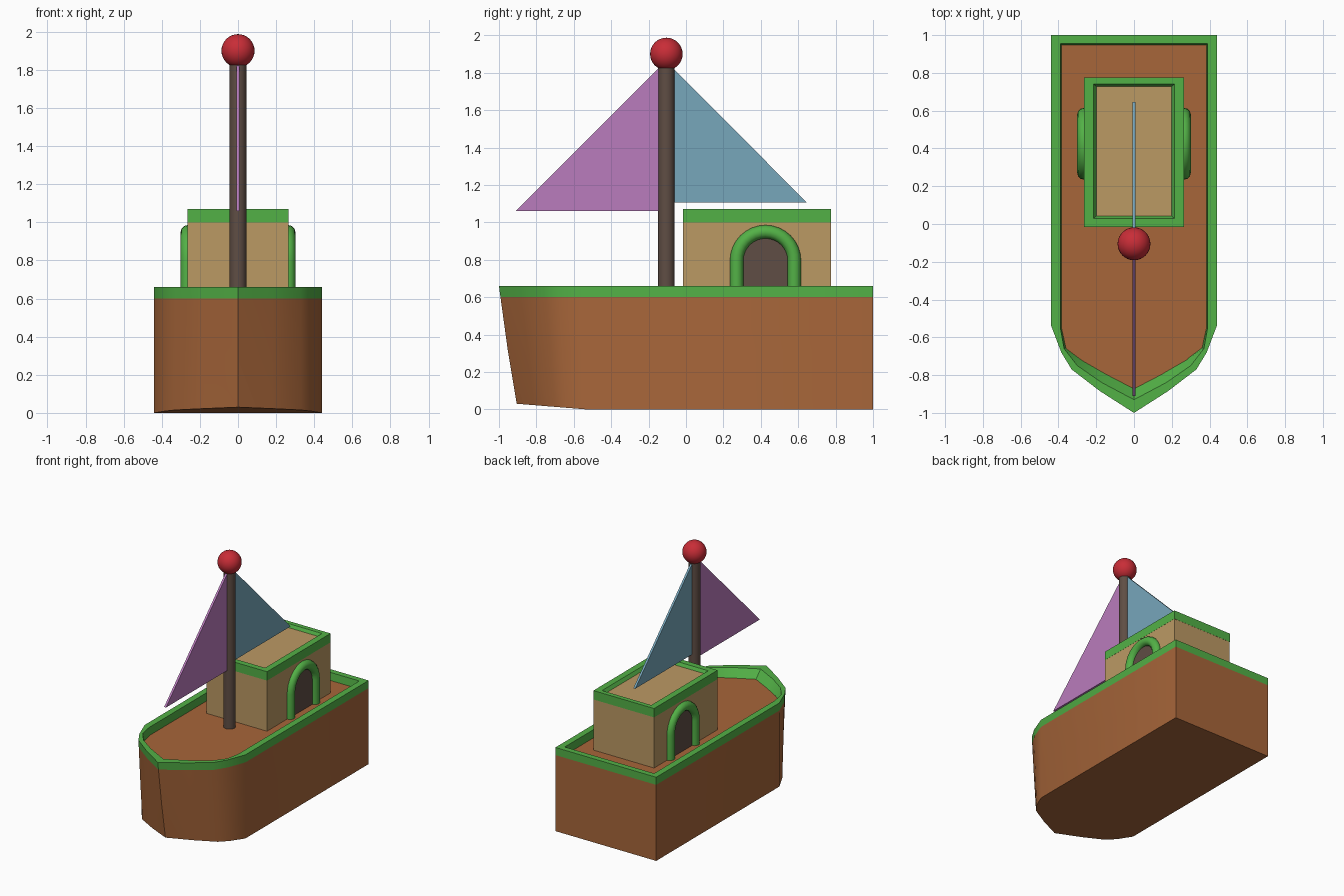
import bpy, bmesh, math

if "Cube" in bpy.data.objects:
    bpy.data.objects.remove(bpy.data.objects["Cube"])


def material(name, rgb):
    m = bpy.data.materials.new(name)
    m.diffuse_color = (*rgb, 1)
    m.use_nodes = True
    m.node_tree.nodes["Principled BSDF"].inputs["Base Color"].default_value = m.diffuse_color
    return m


BROWN = material("hull brown", (0.39, 0.133, 0.042))
GREEN = material("trim green", (0.086, 0.44, 0.062))
TAN = material("cabin tan", (0.50, 0.32, 0.127))
DARK = material("mast dark brown", (0.115, 0.075, 0.058))
RED = material("ball red", (0.58, 0.026, 0.038))
PURPLE = material("sail purple", (0.49, 0.20, 0.51))
BLUE = material("sail blue", (0.185, 0.385, 0.50))


def finish(obj, name, mat, angle=35):
    obj.name = name
    obj.data.materials.clear()
    obj.data.materials.append(mat)
    bpy.ops.object.select_all(action='DESELECT')
    obj.select_set(True)
    bpy.context.view_layer.objects.active = obj
    bpy.ops.object.shade_smooth_by_angle(angle=math.radians(angle))
    return obj


def loft(name, rings, mat, loop=False, angle=35):
    """Skin a list of equal-sized rings; cap the ends or join last to first."""
    bm = bmesh.new()
    vs = [[bm.verts.new(p) for p in r] for r in rings]
    n = len(rings[0])
    pairs = list(zip(vs, vs[1:])) + ([(vs[-1], vs[0])] if loop else [])
    for a, b in pairs:
        for i in range(n):
            j = (i + 1) % n
            bm.faces.new((a[i], a[j], b[j], b[i]))
    if not loop:
        bm.faces.new(vs[0])
        bm.faces.new(vs[-1])
    bmesh.ops.recalc_face_normals(bm, faces=bm.faces)
    me = bpy.data.meshes.new(name)
    bm.to_mesh(me)
    bm.free()
    obj = bpy.data.objects.new(name, me)
    bpy.context.collection.objects.link(obj)
    return finish(obj, name, mat, angle)


def mirrored(half):
    return half + [(-x, y) for x, y in reversed(half[:-1])]


def flat(outline, z):
    return [(x, y, z) for x, y in outline]


def rect(hx, y0, y1, z):
    return [(hx, y0, z), (hx, y1, z), (-hx, y1, z), (-hx, y0, z)]


# Hull: boat outline, raked back towards the keel at the bow
OUTER = mirrored([(0.44, 1.0), (0.44, -0.535), (0.385, -0.68),
                  (0.33, -0.77), (0.18, -0.885), (0, -1.0)])


def hull_ring(z, rake, lift=0):
    ring = []
    for x, y in OUTER:
        w = max(0, (-0.535 - y) / 0.465)
        ring.append((x, y + rake * w, z + lift * w))
    return ring


loft("hull", [hull_ring(0, 0.095, 0.03), hull_ring(0.31, 0.048),
              hull_ring(0.60, 0.008)], BROWN)

# Gunwale rim
IN_TOP = mirrored([(0.39, 0.955), (0.39, -0.55), (0.37, -0.66),
                   (0.30, -0.75), (0.17, -0.84), (0, -0.93)])
IN_LOW = mirrored([(0.383, 0.948), (0.383, -0.55), (0.36, -0.655),
                   (0.28, -0.715), (0.15, -0.79), (0, -0.868)])
loft("hull_rim", [hull_ring(0.60, 0.008), hull_ring(0.66, 0),
                  flat(IN_TOP, 0.66), flat(IN_LOW, 0.595)], GREEN, loop=True)

# Cabin body, roof panel and roof trim
loft("cabin", [rect(0.264, -0.015, 0.775, 0.59),
               rect(0.264, -0.015, 0.775, 1.0)], TAN)
loft("cabin_roof", [rect(0.21, 0.03, 0.74, 0.99),
                    rect(0.21, 0.03, 0.74, 1.045)], TAN)
loft("roof_trim", [rect(0.265, -0.016, 0.776, 1.0),
                   rect(0.265, -0.016, 0.776, 1.07),
                   rect(0.215, 0.03, 0.74, 1.07),
                   rect(0.195, 0.045, 0.725, 1.04)], GREEN, loop=True)

# Arched doors on both sides
CY, CZ, BASE = 0.425, 0.795, 0.595


def arch(r, steps=16):
    """Points (y, z, angle) from one foot over the top to the other."""
    top = [(CY + r * math.cos(a), CZ + r * math.sin(a), a)
           for a in (math.pi * i / steps for i in range(steps + 1))]
    return [(CY + r, BASE, 0)] + top + [(CY - r, BASE, math.pi)]


for side, label in ((1, "right"), (-1, "left")):
    panel = arch(0.14)
    loft(label + "_door", [[(side * x, y, z) for y, z, _ in panel]
                           for x in (0.26, 0.268)], DARK)
    tube = []
    for y, z, a in arch(0.154):
        ring = []
        for i in range(12):
            t = math.tau * i / 12
            d = 0.036 * math.cos(t)
            ring.append((side * (0.265 + 0.036 * math.sin(t)),
                         y + d * math.cos(a), z + d * math.sin(a)))
        tube.append(ring)
    loft(label + "_door_frame", tube, GREEN, angle=50)

# Mast and ball
MAST_Y = -0.105
bpy.ops.mesh.primitive_cylinder_add(vertices=24, radius=0.044, depth=1.26,
                                    location=(0, MAST_Y, 1.22))
finish(bpy.context.object, "mast", DARK)
bpy.ops.mesh.primitive_uv_sphere_add(segments=32, ring_count=16, radius=0.087,
                                     location=(0, MAST_Y, 1.90))
finish(bpy.context.object, "mast_ball", RED)

# Sails
for name, tri, mat in (
        ("front_sail", [(-0.91, 1.06), (-0.13, 1.06), (-0.13, 1.84)], PURPLE),
        ("back_sail", [(0.645, 1.107), (-0.08, 1.107), (-0.08, 1.835)], BLUE)):
    loft(name, [[(x, y, z) for y, z in tri] for x in (-0.008, 0.008)], mat)
